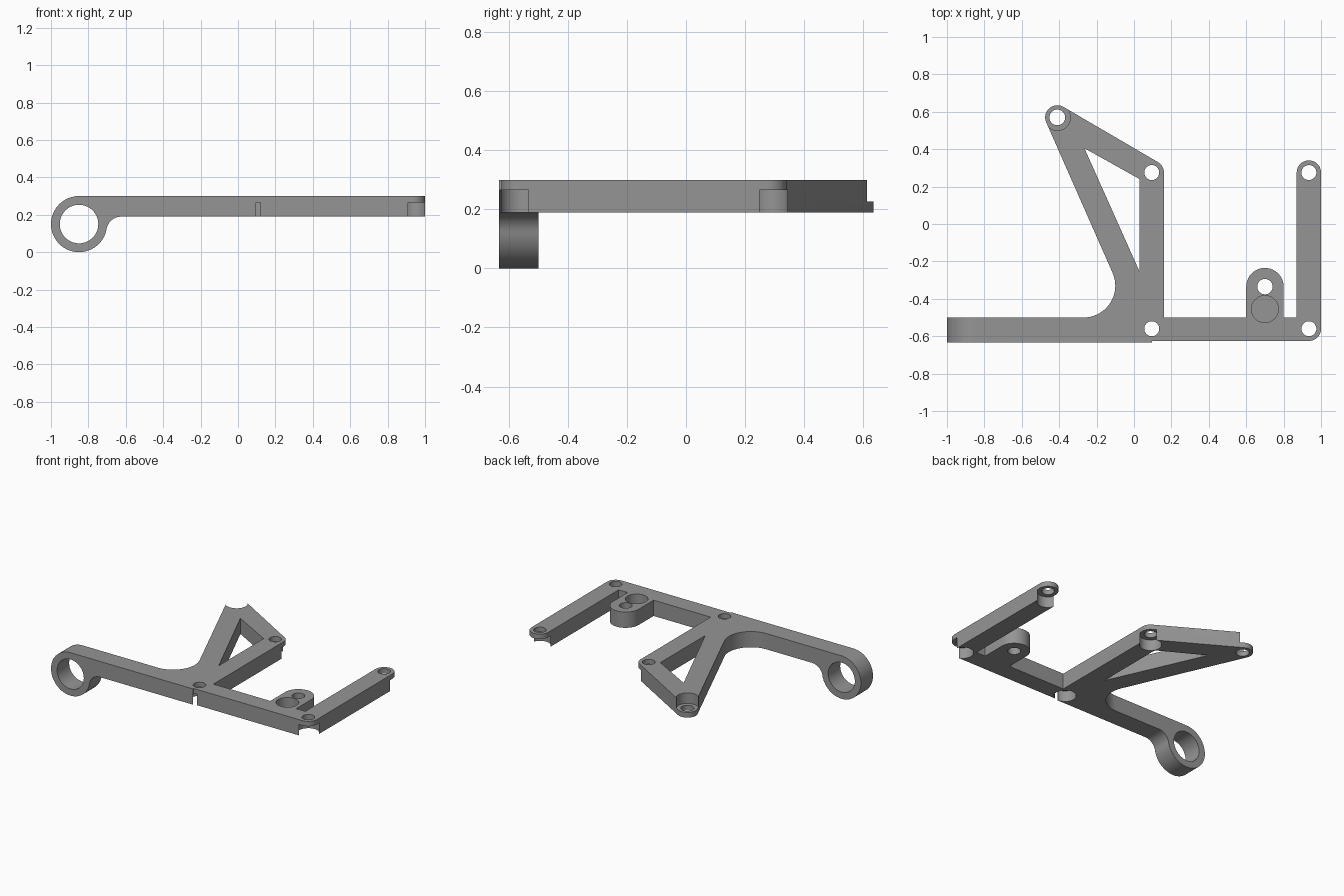
import bpy, bmesh, math
from mathutils import Vector

if "Cube" in bpy.data.objects:
    bpy.data.objects.remove(bpy.data.objects["Cube"])

BOTTOM, TOP = 0.19, 0.30
FRONT, BACK = -0.633, -0.50

grey = bpy.data.materials.new("grey metal")
grey.diffuse_color = (0.30, 0.30, 0.30, 1)
grey.use_nodes = True
grey.node_tree.nodes["Principled BSDF"].inputs["Base Color"].default_value = grey.diffuse_color


def arc(cx, cy, r, a0, a1):
    """Points on an arc, angles in degrees."""
    n = max(4, round(abs(a1 - a0) / 6))
    angles = [math.radians(a0 + (a1 - a0) * i / n) for i in range(n + 1)]
    return [(cx + r * math.cos(a), cy + r * math.sin(a)) for a in angles]


def prism(name, outline, start, end, upright=False):
    """Extrude an outline along z, or along y when upright."""
    bm = bmesh.new()
    place = (lambda p: (p[0], start, p[1])) if upright else (lambda p: (p[0], p[1], start))
    face = bm.faces.new([bm.verts.new(place(p)) for p in outline])
    out = bmesh.ops.extrude_face_region(bm, geom=[face])["geom"]
    shift = Vector((0, end - start, 0) if upright else (0, 0, end - start))
    bmesh.ops.translate(bm, vec=shift, verts=[v for v in out if isinstance(v, bmesh.types.BMVert)])
    bmesh.ops.recalc_face_normals(bm, faces=bm.faces)
    mesh = bpy.data.meshes.new(name)
    bm.to_mesh(mesh)
    bm.free()
    mesh.materials.append(grey)
    obj = bpy.data.objects.new(name, mesh)
    bpy.context.collection.objects.link(obj)
    return obj


def combine(target, other, operation):
    """Apply a boolean and remove the helper."""
    other.hide_render = True
    bpy.context.view_layer.objects.active = target
    mod = target.modifiers.new(operation, "BOOLEAN")
    mod.operation, mod.solver, mod.object = operation, "EXACT", other
    bpy.ops.object.modifier_apply(modifier=mod.name)
    bpy.data.objects.remove(other)


def drill(x, y, r, z0, z1):
    combine(bracket, prism("drill_cutter", arc(x, y, r, 0, 360)[:-1], z0, z1), "DIFFERENCE")


# Flat bracket: front bar, right arm, lug, middle arm, braces and fillet
plate = [(-0.5, FRONT), (0.095, FRONT), (0.095, -0.625)]
plate += arc(0.935, -0.56, 0.065, -90, 0)
plate += arc(0.935, 0.275, 0.065, 0, 180)
plate += [(0.87, BACK), (0.80, BACK)]
plate += arc(0.70, -0.335, 0.10, 0, 180)
plate += [(0.60, BACK), (0.16, BACK)]
plate += arc(0.095, 0.275, 0.065, 0, 59.7)
plate += arc(-0.41, 0.57, 0.065, 59.7, 203.9)
plate += arc(-0.27, -0.33, 0.17, 23.9, -90)
plate += [(-0.5, BACK)]
bracket = prism("bracket", plate, BOTTOM, TOP)

# Ring end with its fillet into the bar
ring = arc(-0.85, 0.15, 0.15, 90, 350)
ring += arc(-0.624, 0.11, 0.08, 170, 90)
ring += [(-0.5, BOTTOM), (-0.5, TOP)]
combine(bracket, prism("ring_end", ring, FRONT, BACK, True), "UNION")
bore = arc(-0.85, 0.15, 0.103, 0, 360)[:-1]
combine(bracket, prism("bore_cutter", bore, FRONT - 0.1, BACK + 0.1, True), "DIFFERENCE")

# Triangular window between the braces
window = [(-0.265, 0.405), (0.03, 0.24), (0.03, -0.255)]
combine(bracket, prism("window_cutter", window, 0, 0.5), "DIFFERENCE")

# Mounting holes, recessed from below
for x in (0.095, 0.935):
    for y in (-0.56, 0.275):
        drill(x, y, 0.04, 0, 0.5)
        drill(x, y, 0.07, 0.1, 0.266)

# Brace tip hole, recessed from above
drill(-0.41, 0.57, 0.042, 0, 0.5)
drill(-0.41, 0.57, 0.07, 0.226, 0.4)

# Lug hole and blind pocket
drill(0.70, -0.335, 0.041, 0, 0.5)
drill(0.70, -0.455, 0.072, 0.225, 0.4)

# Smooth the curved walls, keep the edges crisp
bpy.ops.object.select_all(action="DESELECT")
bracket.select_set(True)
bpy.context.view_layer.objects.active = bracket
bpy.ops.object.shade_smooth_by_angle(angle=math.radians(25))
